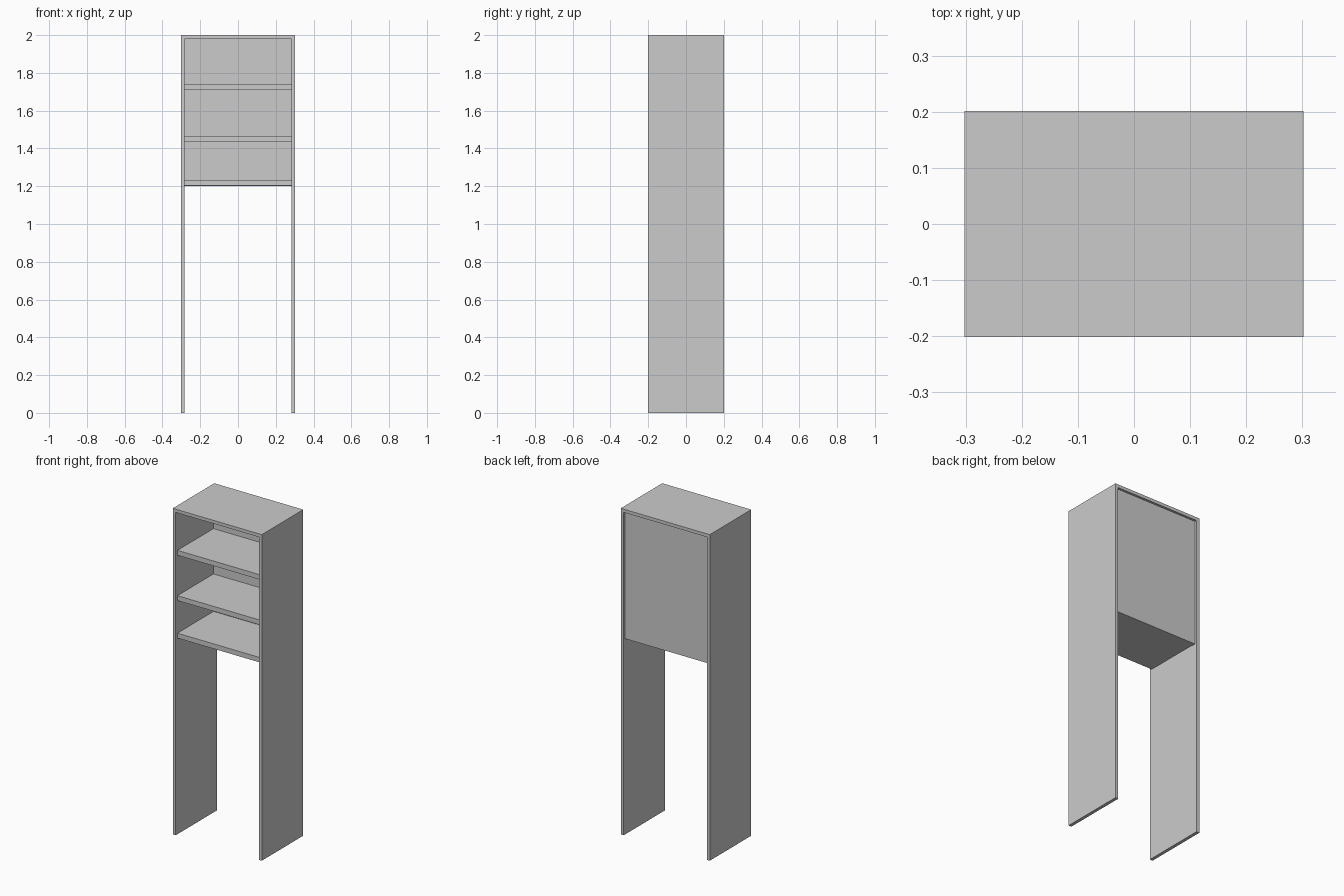
import bpy, bmesh

if "Cube" in bpy.data.objects:
    bpy.data.objects.remove(bpy.data.objects["Cube"])

W, D, H = 0.302, 0.201, 2.0      # half width, half depth, height
T = 0.02                         # frame board thickness
IN = W - T                       # inner half width


def extrude_profile(name, profile, y0, y1):
    """Extrude a closed x/z outline from y0 to y1."""
    bm = bmesh.new()
    face = bm.faces.new([bm.verts.new((x, y0, z)) for x, z in profile])
    ext = bmesh.ops.extrude_face_region(bm, geom=[face])
    moved = [g for g in ext["geom"] if isinstance(g, bmesh.types.BMVert)]
    bmesh.ops.translate(bm, verts=moved, vec=(0, y1 - y0, 0))
    bmesh.ops.recalc_face_normals(bm, faces=bm.faces)
    mesh = bpy.data.meshes.new(name)
    bm.to_mesh(mesh)
    bm.free()
    obj = bpy.data.objects.new(name, mesh)
    bpy.context.collection.objects.link(obj)
    return obj


def board(name, z0, z1, y0, y1):
    """Board spanning the gap between the two side panels."""
    return extrude_profile(name, [(-IN, z0), (IN, z0), (IN, z1), (-IN, z1)], y0, y1)


# Outer frame: two tall sides joined by the top
extrude_profile("outer_frame", [(-W, 0), (-IN, 0), (-IN, H - T), (IN, H - T),
                                (IN, 0), (W, 0), (W, H), (-W, H)], -D, D)

# Back panel, slightly recessed
PANEL_FRONT, PANEL_BACK = 0.165, 0.187
board("back_panel", 1.2, H - T, PANEL_FRONT, PANEL_BACK)

# Shelves, set back a little from the front edge
for name, z in (("bottom_shelf", 1.203), ("middle_shelf", 1.433), ("upper_shelf", 1.711)):
    board(name, z, z + 0.03, -D + 0.017, PANEL_FRONT)
